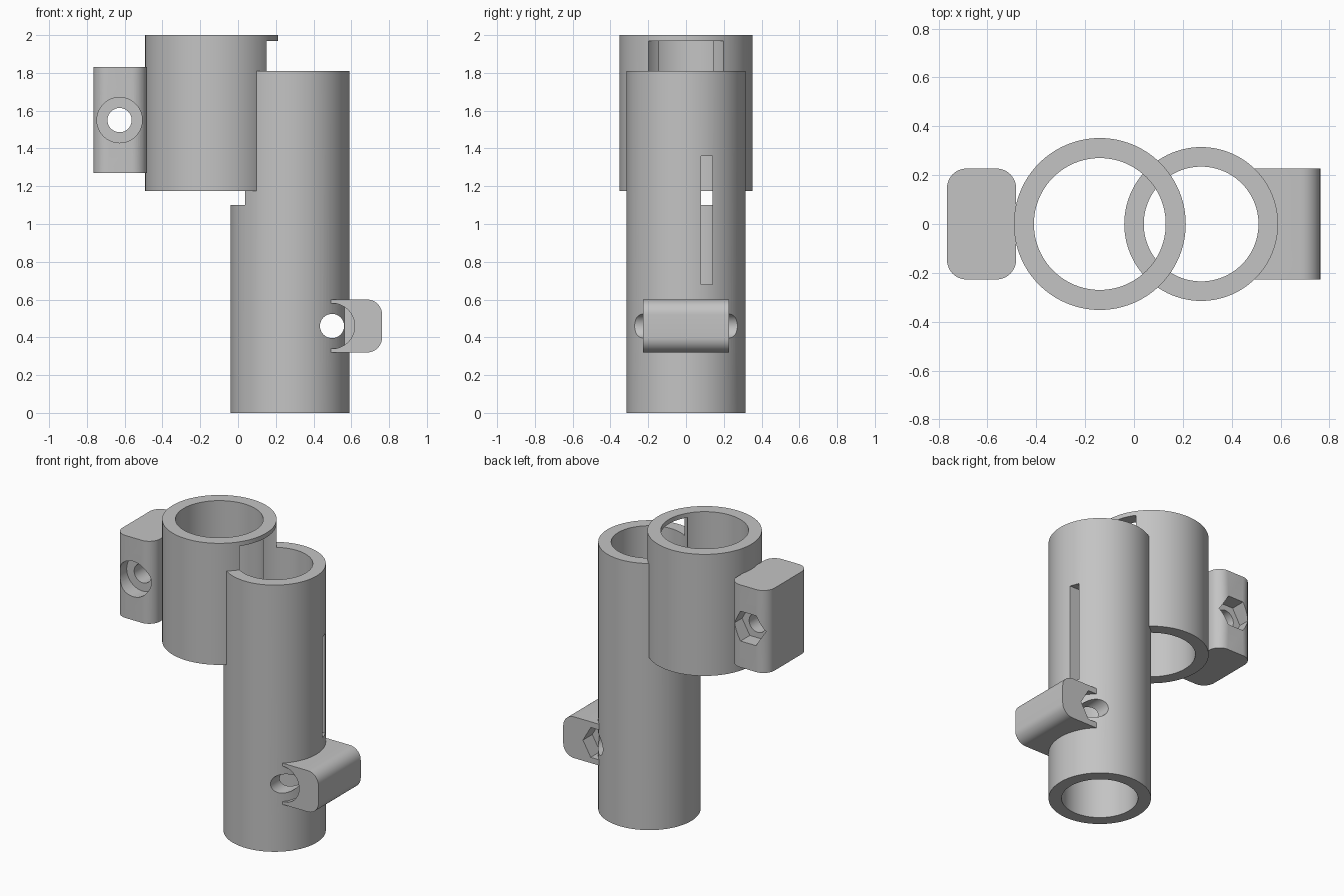
import bpy, bmesh, math
from mathutils import Matrix

if "Cube" in bpy.data.objects:
    bpy.data.objects.remove(bpy.data.objects["Cube"])

grey = bpy.data.materials.new("matte grey")
grey.diffuse_color = (0.55, 0.55, 0.55, 1)
grey.use_nodes = True
grey.node_tree.nodes["Principled BSDF"].inputs["Base Color"].default_value = grey.diffuse_color

BIG_X, BIG_R, BIG_BORE = -0.14, 0.352, 0.27
SMALL_X, SMALL_R, SMALL_BORE = 0.275, 0.315, 0.235
HALF_Y = 0.227  # half depth of both lugs


def finish(bm, name):
    bmesh.ops.recalc_face_normals(bm, faces=bm.faces)
    mesh = bpy.data.meshes.new(name)
    bm.to_mesh(mesh)
    bm.free()
    mesh.materials.append(grey)
    ob = bpy.data.objects.new(name, mesh)
    bpy.context.collection.objects.link(ob)
    return ob


def cylinder(name, x, r, z0, z1):
    bm = bmesh.new()
    bmesh.ops.create_cone(bm, cap_ends=True, segments=96, radius1=r, radius2=r,
                          depth=z1 - z0, matrix=Matrix.Translation((x, 0, (z0 + z1) / 2)))
    return finish(bm, name)


def rod_y(name, x, z, r, y0, y1, sides=64):
    # prism lying along y; a six sided one has flats on top and bottom
    bm = bmesh.new()
    m = Matrix.Translation((x, (y0 + y1) / 2, z)) @ Matrix.Rotation(math.pi / 2, 4, 'X') \
        @ Matrix.Rotation(math.pi / 2, 4, 'Z')
    bmesh.ops.create_cone(bm, cap_ends=True, segments=sides, radius1=r, radius2=r,
                          depth=y1 - y0, matrix=m)
    return finish(bm, name)


def box(name, lo, hi, rounded=None, radius=0.08):
    # box whose edges chosen by the rule "rounded" are filleted
    bm = bmesh.new()
    size = [b - a for a, b in zip(lo, hi)]
    mid = [(a + b) / 2 for a, b in zip(lo, hi)]
    bmesh.ops.create_cube(bm, size=1, matrix=Matrix.Translation(mid) @ Matrix.Diagonal((*size, 1)))
    if rounded:
        edges = [e for e in bm.edges if rounded(e.verts[0].co, e.verts[1].co)]
        bmesh.ops.bevel(bm, geom=edges, offset=radius, segments=10, profile=0.5, affect='EDGES')
    return finish(bm, name)


def combine(target, other, operation):
    mod = target.modifiers.new(operation, 'BOOLEAN')
    mod.operation, mod.object, mod.solver = operation, other, 'EXACT'
    bpy.context.view_layer.objects.active = target
    bpy.ops.object.modifier_apply(modifier=mod.name)
    bpy.data.objects.remove(other, do_unlink=True)


def cut_bolt_seats(lug, x, z):
    # round screw head seat in front, hexagonal nut pocket behind
    combine(lug, rod_y("head_seat", x, z, 0.12, -0.5, -HALF_Y + 0.1), 'DIFFERENCE')
    combine(lug, rod_y("nut_pocket", x, z, 0.117, HALF_Y - 0.1, 0.5, 6), 'DIFFERENCE')


# Upper lug with rounded upright edges
upper_lug = box("upper_lug", (-0.766, -HALF_Y, 1.27), (-0.483, HALF_Y, 1.83),
                lambda a, b: abs(a.z - b.z) > 0.1)
cut_bolt_seats(upper_lug, -0.627, 1.55)

# Lower lug with rounded outer edges
lower_lug = box("lower_lug", (0.44, -HALF_Y, 0.32), (0.763, HALF_Y, 0.60),
                lambda a, b: abs(a.y - b.y) > 0.1 and a.x > 0.6)
cut_bolt_seats(lower_lug, 0.498, 0.46)

# Two overlapping tubes
body = cylinder("double_tube_clamp", SMALL_X, SMALL_R, 0, 1.81)
combine(body, cylinder("upper_tube", BIG_X, BIG_R, 1.175, 2.0), 'UNION')
combine(body, lower_lug, 'UNION')
combine(body, upper_lug, 'UNION')

# Bores, each reaching a little way into the other tube
combine(body, cylinder("lower_bore", SMALL_X, SMALL_BORE, -0.2, 1.97), 'DIFFERENCE')
combine(body, cylinder("upper_bore", BIG_X, BIG_BORE, 1.10, 2.2), 'DIFFERENCE')

# Bolt holes and the narrow slot in the outer wall
for x, z in ((-0.627, 1.55), (0.498, 0.46)):
    combine(body, rod_y("bolt_hole", x, z, 0.064, -0.6, 0.6), 'DIFFERENCE')
combine(body, box("slot", (0.40, 0.08, 0.68), (0.70, 0.14, 1.36)), 'DIFFERENCE')

# Smooth curves, crisp edges
bpy.ops.object.select_all(action='DESELECT')
body.select_set(True)
bpy.context.view_layer.objects.active = body
bpy.ops.object.shade_smooth_by_angle(angle=math.radians(30))
